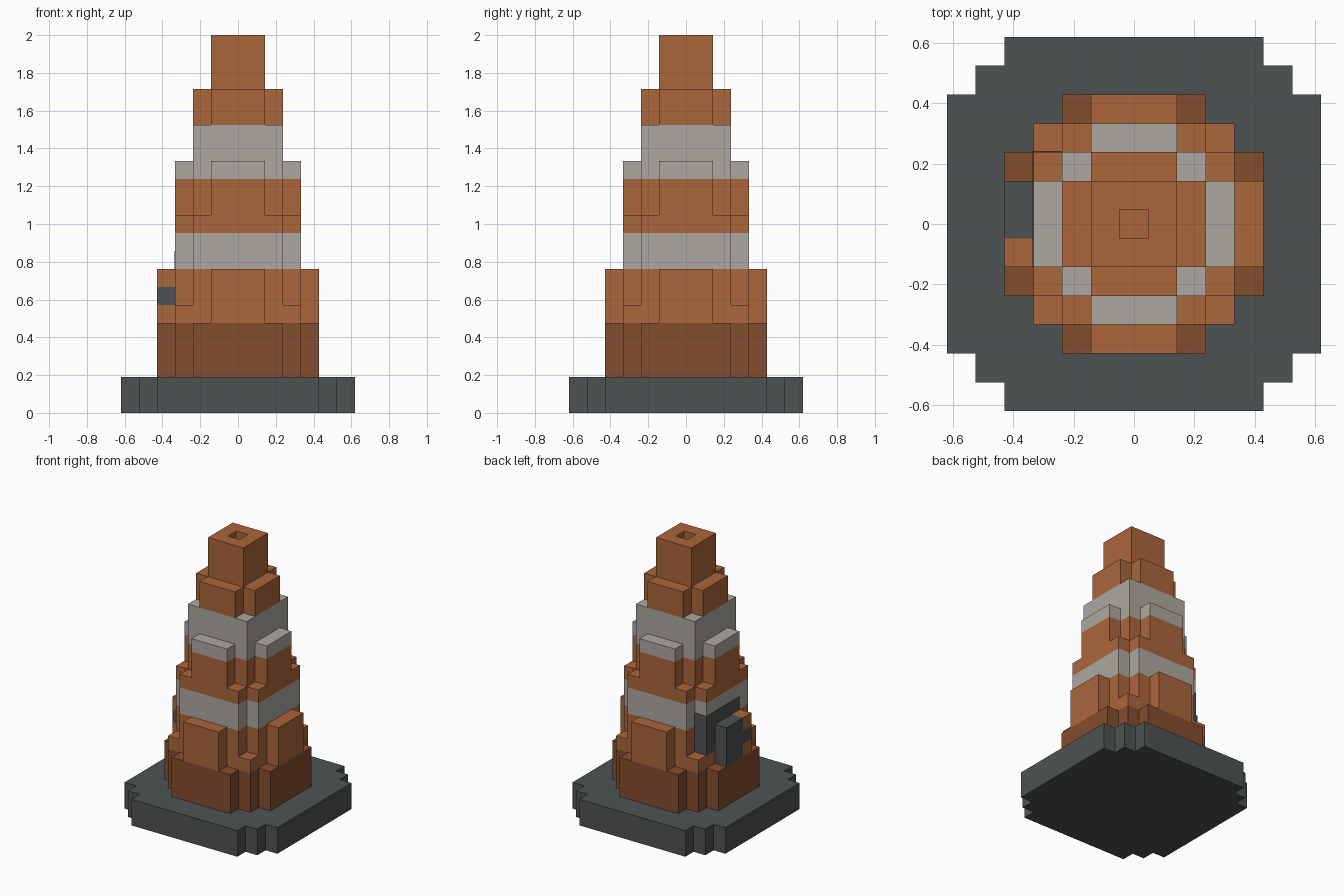
import bpy
import bmesh

U = 2 / 21  # one block; every size below is counted in blocks

cube = bpy.data.objects.get("Cube")
if cube:
    bpy.data.objects.remove(cube, do_unlink=True)


def material(name, srgb):
    linear = [((c / 255 + 0.055) / 1.055) ** 2.4 for c in srgb]
    mat = bpy.data.materials.new(name)
    mat.use_nodes = True
    mat.diffuse_color = (*linear, 1)
    mat.node_tree.nodes["Principled BSDF"].inputs["Base Color"].default_value = (*linear, 1)
    return mat


ORANGE = material("orange", (171, 102, 59))
BROWN = material("dark_orange", (132, 77, 45))
GREY = material("light_grey", (173, 169, 160))
DARK = material("charcoal", (78, 82, 83))


def finish(name, bm, mat):
    bmesh.ops.recalc_face_normals(bm, faces=bm.faces)
    mesh = bpy.data.meshes.new(name)
    bm.to_mesh(mesh)
    bm.free()
    mesh.materials.append(mat)
    obj = bpy.data.objects.new(name, mesh)
    bpy.context.collection.objects.link(obj)
    return obj


def extrude_plan(name, plan, z0, z1, mat):
    bm = bmesh.new()
    face = bm.faces.new([bm.verts.new((x * U, y * U, z0 * U)) for x, y in plan])
    top = bmesh.ops.extrude_face_region(bm, geom=[face], use_keep_orig=True)["geom"]
    verts = [v for v in top if isinstance(v, bmesh.types.BMVert)]
    bmesh.ops.translate(bm, verts=verts, vec=(0, 0, (z1 - z0) * U))
    return finish(name, bm, mat)


def stepped(steps):
    """Symmetric stepped outline from the outer corners of one quadrant."""
    quad = []
    for i, (x, y) in enumerate(steps):
        if i:
            quad.append((x, steps[i - 1][1]))
        quad.append((x, y))
    plan = []
    for sx, sy in ((1, 1), (-1, 1), (-1, -1), (1, -1)):
        part = [(x * sx, y * sy) for x, y in quad]
        plan += part if sx * sy > 0 else part[::-1]
    return plan


def box(name, x, y, z, mat):
    plan = [(x[0], y[0]), (x[1], y[0]), (x[1], y[1]), (x[0], y[1])]
    return extrude_plan(name, plan, z[0], z[1], mat)


# Stacked plans of the body
BASE = stepped([(6.5, 4.5), (5.5, 5.5), (4.5, 6.5)])
SKIRT = stepped([(4.5, 2.5), (3.5, 3.5), (2.5, 4.5)])
WIDE = stepped([(3.5, 3.5)])
CROSS = stepped([(3.5, 2.5), (2.5, 3.5)])
SQUARE = stepped([(2.5, 2.5)])
SMALL_CROSS = stepped([(2.5, 1.5), (1.5, 2.5)])

for name, plan, z0, z1, mat in (
    ("base_plate", BASE, 0, 2, DARK),
    ("lower_skirt", SKIRT, 2, 5, BROWN),
    ("lower_ledge", WIDE, 5, 6, ORANGE),
    ("lower_body", CROSS, 6, 8, ORANGE),
    ("lower_stripe", CROSS, 8, 10, GREY),
    ("middle_ledge", CROSS, 10, 11, ORANGE),
    ("middle_body", SQUARE, 11, 13, ORANGE),
    ("upper_stripe", SQUARE, 13, 16, GREY),
    ("upper_body", SMALL_CROSS, 16, 18, ORANGE),
):
    extrude_plan(name, plan, z0, z1, mat)

# Raised panels on the sides; the damaged side gets its own lower panel
for side, (dx, dy) in {"front": (0, -1), "back": (0, 1),
                       "left": (1, 0), "right": (-1, 0)}.items():
    def panel(name, inner, z, mat):
        spans = [(-1.5, 1.5) if d == 0 else sorted((d * inner, d * (inner + 1)))
                 for d in (dx, dy)]
        box(f"{side}_{name}", *spans, z, mat)

    if side != "right":
        panel("lower_panel", 3.5, (5, 8), ORANGE)
    panel("upper_panel", 2.5, (11, 13), ORANGE)
    panel("upper_panel_stripe", 2.5, (13, 14), GREY)

# Right lower panel with the charcoal patch
OUT = (-4.5, -3.5)
box("patch_panel", OUT, (-0.5, 1.5), (5, 8), DARK)
for z, mat in ((5, ORANGE), (6, DARK), (7, ORANGE)):
    box("patch_panel_edge", OUT, (-1.5, -0.5), (z, z + 1), mat)

# Thin patch plates on the wall behind the panel
box("patch_corner", (-3.53, -2.5), (1.5, 2.53), (6, 9), DARK)
box("patch_top", (-3.53, -3), (-1.5, 1.5), (8, 9), DARK)

# Tip with a square hole in its top
tip = box("tip", (-1.5, 1.5), (-1.5, 1.5), (18, 21), ORANGE)
bm = bmesh.new()
bm.from_mesh(tip.data)
top = max(bm.faces, key=lambda f: f.calc_center_median().z)
bmesh.ops.inset_region(bm, faces=[top], thickness=U, use_even_offset=True)
rim = list(top.verts)
hole = bmesh.ops.extrude_face_region(bm, geom=[top])["geom"]
bmesh.ops.translate(bm, verts=[v for v in hole if isinstance(v, bmesh.types.BMVert)],
                    vec=(0, 0, -U))
if top.is_valid:
    bmesh.ops.delete(bm, geom=[top], context="FACES_ONLY")
bmesh.ops.recalc_face_normals(bm, faces=bm.faces)
bm.to_mesh(tip.data)
bm.free()
